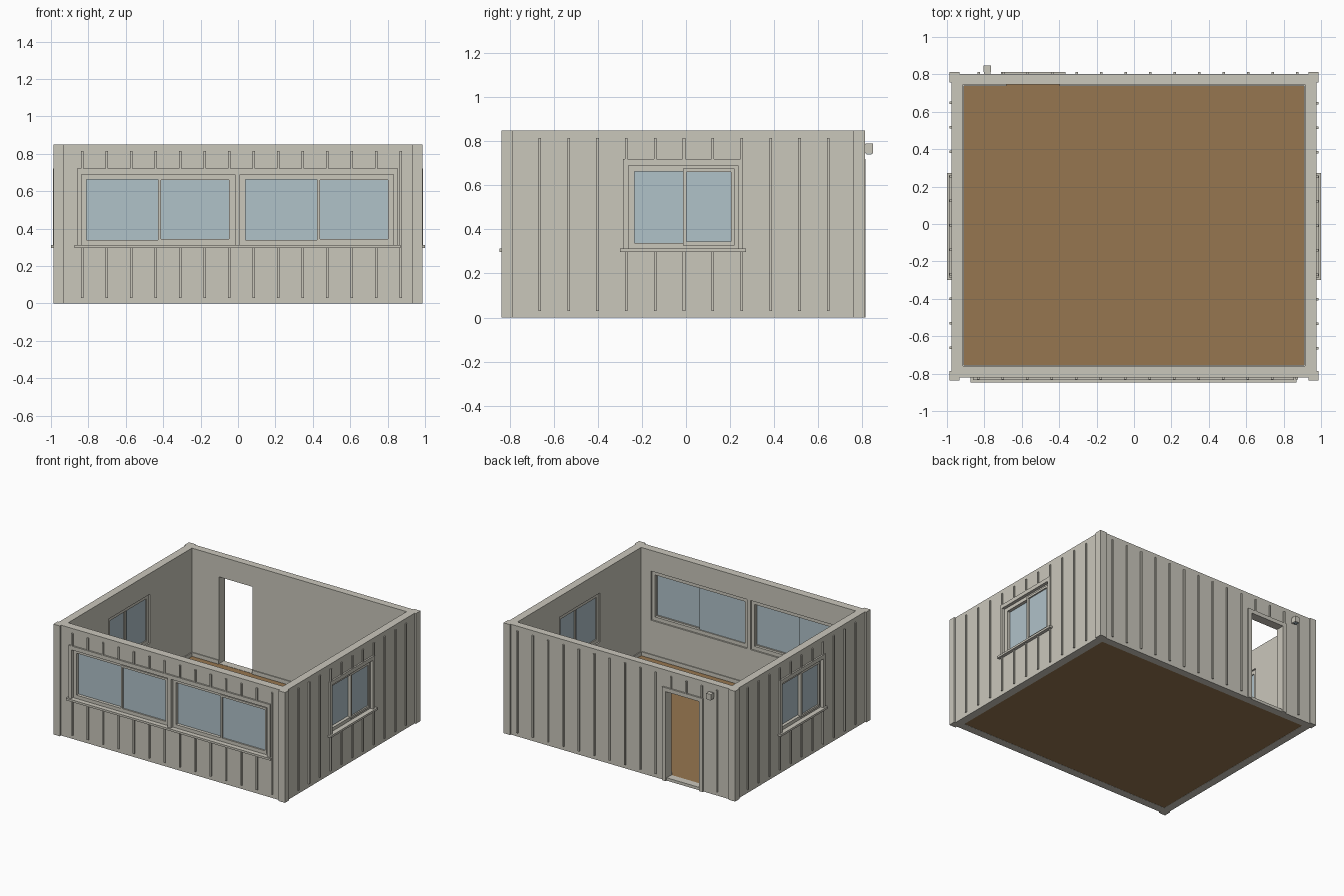
import bpy, bmesh, math
from mathutils import Matrix, Vector

if "Cube" in bpy.data.objects:
    bpy.data.objects.remove(bpy.data.objects["Cube"])


def material(name, rgb):
    m = bpy.data.materials.new(name)
    m.diffuse_color = (*rgb, 1)
    m.use_nodes = True
    m.node_tree.nodes["Principled BSDF"].inputs["Base Color"].default_value = m.diffuse_color
    return m


SIDING = material("warm grey siding", (0.59, 0.57, 0.50))
WOOD = material("brown floor", (0.305, 0.181, 0.08))
GLASS = material("pale blue glass", (0.434, 0.539, 0.584))

# Each side: rotation about z and distance of the outer wall face
SIDES = {"front": (0, 0.822), "right": (90, 0.976),
         "back": (180, 0.802), "left": (270, 0.976)}
TOP = 0.85
HEAD, SILL = 0.69, 0.311      # opening heights
CASING_TOP = 0.72


def boxes(name, parts, mat, side=None):
    """One object made of boxes (u0, u1, d0, d1, z0, z1).
    With a side, u runs to the right seen from outside and d is the
    distance outward from the wall face; otherwise they are x and y."""
    bm = bmesh.new()
    for u0, u1, d0, d1, z0, z1 in parts:
        if side:
            angle, face = SIDES[side]
            d0, d1 = -(face + d1), -(face + d0)
            rot = Matrix.Rotation(math.radians(angle), 4, 'Z')
        else:
            rot = Matrix.Identity(4)
        size = Matrix.Diagonal((u1 - u0, d1 - d0, z1 - z0, 1))
        mid = Vector(((u0 + u1) / 2, (d0 + d1) / 2, (z0 + z1) / 2))
        bmesh.ops.create_cube(bm, size=1, matrix=rot @ Matrix.Translation(mid) @ size)
    mesh = bpy.data.meshes.new(name)
    bm.to_mesh(mesh)
    bm.free()
    mesh.materials.append(mat)
    ob = bpy.data.objects.new(name, mesh)
    bpy.context.collection.objects.link(ob)
    return ob


def ring(u0, u1, z0, z1, w, d0, d1):
    """Four boxes forming a rectangular frame of width w."""
    return [(u0, u0 + w, d0, d1, z0, z1), (u1 - w, u1, d0, d1, z0, z1),
            (u0 + w, u1 - w, d0, d1, z0, z0 + w), (u0 + w, u1 - w, d0, d1, z1 - w, z1)]


# Openings: side, left, right
WINDOWS = [("front", -0.837, -0.016), ("front", 0.011, 0.832),
           ("right", -0.262, 0.235), ("left", -0.235, 0.262)]
DOOR = (0.397, 0.682)

# Wall shell with the room and openings cut out
walls = boxes("walls", [(-0.976, 0.976, -0.822, 0.802, 0, TOP)], SIDING)
cutters = [boxes("room_cutter", [(-0.915, 0.915, -0.76, 0.745, -1, 2)], SIDING),
           boxes("door_cutter", [(*DOOR, -0.2, 0.2, 0.022, HEAD)], SIDING, "back")]
for side, a, b in WINDOWS:
    cutters.append(boxes("window_cutter", [(a, b, -0.2, 0.2, SILL, HEAD)], SIDING, side))
for c in cutters:
    c.hide_render = True
    mod = walls.modifiers.new("cut", 'BOOLEAN')
    mod.operation = 'DIFFERENCE'
    mod.solver = 'EXACT'
    mod.object = c
bpy.context.view_layer.update()
dg = bpy.context.evaluated_depsgraph_get()
cut_mesh = bpy.data.meshes.new_from_object(walls.evaluated_get(dg))
walls.modifiers.clear()
walls.data = cut_mesh
for c in cutters:
    bpy.data.objects.remove(c)

# Floor
boxes("floor", [(-0.915, 0.915, -0.76, 0.745, 0.001, 0.02)], WOOD)

# Skirting boards inside, interrupted by the door
s = 0.007
boxes("skirting", [
    (-0.915, 0.915, -0.76, -0.76 + s, 0.02, 0.05),
    (-0.915, -0.915 + s, -0.753, 0.738, 0.02, 0.05),
    (0.915 - s, 0.915, -0.753, 0.738, 0.02, 0.05),
    (-0.915, -DOOR[1], 0.745 - s, 0.745, 0.02, 0.05),
    (-DOOR[0], 0.915, 0.745 - s, 0.745, 0.02, 0.05)], SIDING)

# Corner posts
boxes("corner_posts", [(x0, x1, y0, y1, 0, TOP)
                       for x0, x1 in ((-0.987, -0.932), (0.932, 0.987))
                       for y0, y1 in ((-0.838, -0.786), (0.757, 0.812))], SIDING)

# Sliding windows: fixed pane on the left, sash in front on the right
for side, a, b in WINDOWS:
    mid = (a + b) / 2
    name = side + "_window"
    boxes(name + "_frame", ring(a, b, SILL, HEAD, 0.028, -0.05, -0.012), SIDING, side)
    sa, sb, sz0, sz1 = mid, b - 0.015, 0.328, 0.676
    boxes(name + "_sash", ring(sa, sb, sz0, sz1, 0.016, -0.03, -0.005), SIDING, side)
    boxes(name + "_glass", [
        (a + 0.02, mid + 0.01, -0.042, -0.036, SILL + 0.02, HEAD - 0.02),
        (sa + 0.008, sb - 0.008, -0.022, -0.016, sz0 + 0.008, sz1 - 0.008)], GLASS, side)

# Casings and sills around each window group
GROUPS = [("front", -0.837, 0.832), ("right", -0.262, 0.235), ("left", -0.235, 0.262)]
w = 0.024
for side, a, b in GROUPS:
    parts = [(a - w, a, -0.01, 0.012, SILL, HEAD), (b, b + w, -0.01, 0.012, SILL, HEAD),
             (a - w, b + w, -0.01, 0.012, HEAD, CASING_TOP)]
    if side == "front":
        parts.append((-0.016, 0.011, -0.01, 0.012, SILL, HEAD))
    boxes(side + "_casing", parts, SIDING, side)
    boxes(side + "_sill", [(a - w - 0.014, b + w + 0.014, -0.02, 0.025, 0.297, SILL + 0.002)],
          SIDING, side)

# Door casing
d0, d1 = DOOR
boxes("door_casing", [(d0 - 0.03, d0, -0.01, 0.012, 0.0, HEAD),
                      (d1, d1 + 0.03, -0.01, 0.012, 0.0, HEAD),
                      (d0 - 0.03, d1 + 0.03, -0.01, 0.012, HEAD, CASING_TOP)], SIDING, "back")

# Vertical battens, broken around windows and door
SPANS = {"front": (-0.861, 0.856, 0.297), "right": (-0.286, 0.259, 0.297),
         "left": (-0.259, 0.286, 0.297), "back": (0.367, 0.712, 0.0)}
FIRST = {"front": 0.87, "right": 0.646, "left": 0.662, "back": 0.83}
for side, (a, b, low) in SPANS.items():
    limit = 0.92 if side in ("front", "back") else 0.75
    parts = []
    for k in range(-1, 15):
        u = FIRST[side] - 0.131 * k
        if abs(u) > limit:
            continue
        spans = [(0.03, 0.815)]
        if a - 0.01 < u < b + 0.01:
            spans = [(CASING_TOP, 0.815)] + ([(0.03, low)] if low else [])
        parts += [(u - 0.006, u + 0.006, -0.005, 0.01, z0, z1) for z0, z1 in spans]
    boxes(side + "_battens", parts, SIDING, side)

# Outdoor lamp beside the door
boxes("lamp_housing", [(0.768, 0.802, -0.005, 0.012, 0.75, 0.785),
                       (0.765, 0.805, 0.012, 0.046, 0.745, 0.79)], SIDING, "back")
boxes("lamp_lens", [(0.771, 0.799, 0.018, 0.04, 0.74, 0.746)], GLASS, "back")
